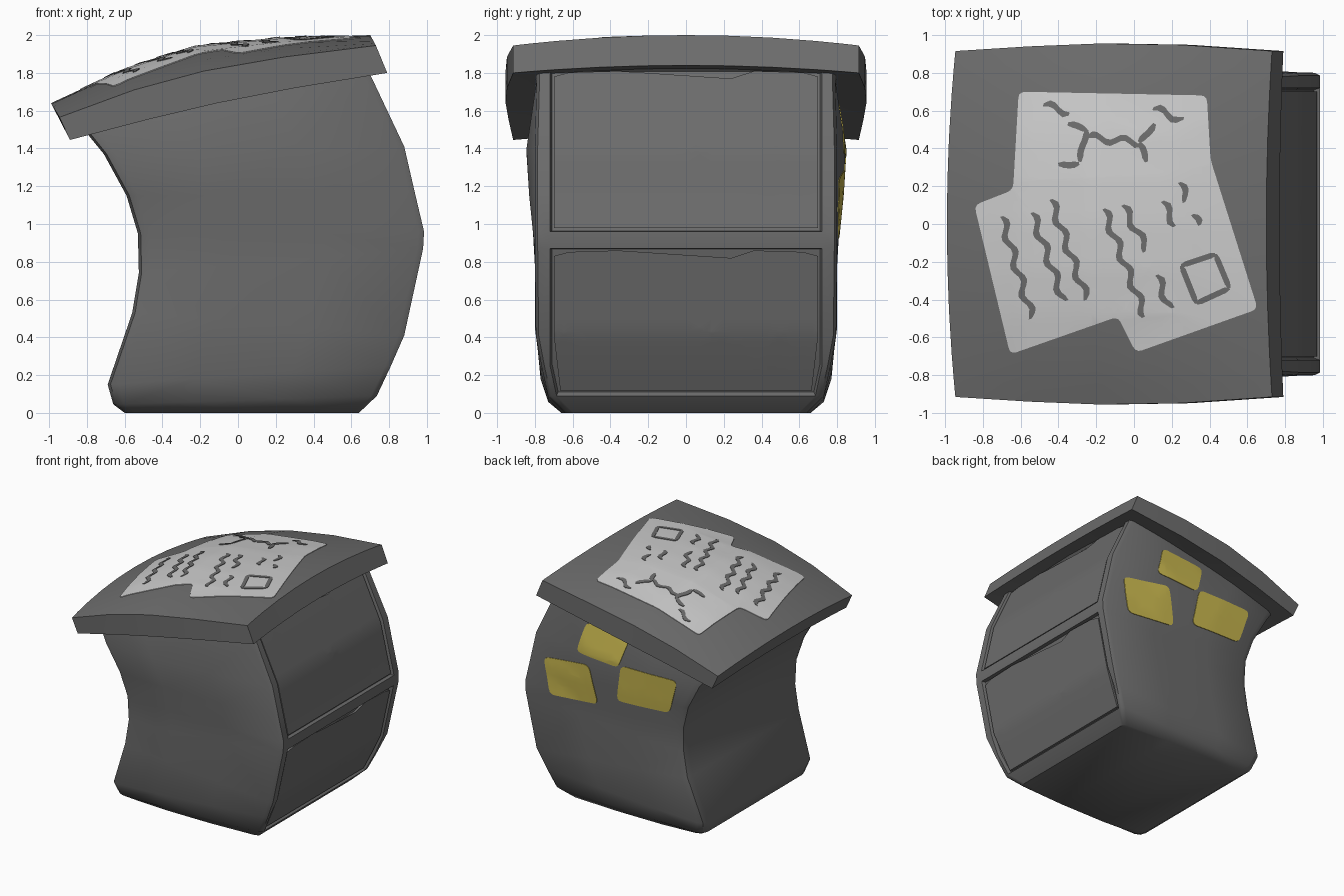
import bpy, bmesh, math
from mathutils import Vector
from mathutils.bvhtree import BVHTree

if "Cube" in bpy.data.objects:
    bpy.data.objects.remove(bpy.data.objects["Cube"])


def material(name, r, g, b):
    m = bpy.data.materials.new(name)
    m.diffuse_color = (r, g, b, 1)
    m.use_nodes = True
    m.node_tree.nodes["Principled BSDF"].inputs["Base Color"].default_value = m.diffuse_color
    return m


GREY = material("dark_grey", 0.15, 0.15, 0.15)
PAPER = material("pale_paper", 0.60, 0.60, 0.60)
YELLOW = material("note_yellow", 0.60, 0.49, 0.08)
X, Y, Z = Vector((1, 0, 0)), Vector((0, 1, 0)), Vector((0, 0, 1))


def finish(bm, name, mat, angle=40):
    """Turn a bmesh into a smooth-shaded object and return its ray tree."""
    bmesh.ops.recalc_face_normals(bm, faces=bm.faces[:])
    bmesh.ops.triangulate(bm, faces=bm.faces[:])
    tree = BVHTree.FromBMesh(bm)
    me = bpy.data.meshes.new(name)
    bm.to_mesh(me)
    bm.free()
    me.materials.append(mat)
    ob = bpy.data.objects.new(name, me)
    bpy.context.collection.objects.link(ob)
    bpy.ops.object.select_all(action='DESELECT')
    ob.select_set(True)
    bpy.context.view_layer.objects.active = ob
    bpy.ops.object.shade_smooth_by_angle(angle=math.radians(angle))
    return tree


def loft(rings):
    """Skin closed rings; returns bmesh and faces by [row][side]."""
    bm = bmesh.new()
    vs = [[bm.verts.new(p) for p in r] for r in rings]
    n = len(vs[0])
    rows = [[bm.faces.new((a[i], a[(i + 1) % n], b[(i + 1) % n], b[i]))
             for i in range(n)] for a, b in zip(vs, vs[1:])]
    bm.faces.new(vs[0][::-1])
    bm.faces.new(vs[-1])
    return bm, rows


def plates(name, polys, axis, tree, mat, offset, thick, step=0.06):
    """Lay flat outlines onto a surface along an axis, following its curve."""
    u, v = {0: (Y, Z), 1: (X, Z), 2: (X, Y)}[max(range(3), key=lambda i: axis[i])]
    bm = bmesh.new()
    for poly in polys:
        bm.faces.new([bm.verts.new(u * a + v * b) for a, b in poly])
    bmesh.ops.triangulate(bm, faces=bm.faces[:])
    for d in (u, v):
        for k in range(int(-1 / step), int(2 / step)):
            bmesh.ops.bisect_plane(bm, geom=bm.verts[:] + bm.edges[:] + bm.faces[:],
                                   plane_co=d * (k * step + 0.013), plane_no=d)
    for p in bm.verts:
        hit = tree.ray_cast(p.co + axis * 4, -axis)[0]
        if hit:
            p.co = hit + axis * (offset - thick)
    new = bmesh.ops.extrude_face_region(bm, geom=bm.faces[:])["geom"]
    for g in new:
        if isinstance(g, bmesh.types.BMVert):
            g.co += axis * thick
    finish(bm, name, mat)


def rounded(pts, r):
    """Round the corners of an outline."""
    out, n = [], len(pts)
    for i in range(n):
        a, p, b = (Vector(pts[j % n]) for j in (i - 1, i, i + 1))
        s, e = p + (a - p).normalized() * r, p + (b - p).normalized() * r
        for t in (0, 0.33, 0.67, 1):
            out.append(s * (1 - t) ** 2 + p * 2 * t * (1 - t) + e * t * t)
    return out


def stroke(x0, y0, x1, y1, wave=0.018, width=0.034):
    """Wavy pen stroke tapered at both ends."""
    a, b = Vector((x0, y0)), Vector((x1, y1))
    d = b - a
    side = Vector((-d.y, d.x)).normalized()
    n = max(4, int(d.length / 0.025))
    left, right = [], []
    for i in range(n + 1):
        t = i / n
        c = a + d * t + side * wave * math.sin(t * d.length * 40)
        h = width / 2 * (0.5 if i in (0, n) else 1)
        left.append(c + side * h)
        right.append(c - side * h)
    return left + right[::-1]


# body rows: left x, left z, right x, right z, half width at right, half width in middle
BODY = [(-.60, 0, .64, 0, .64, .66), (-.66, .045, .735, .09, .73, .73),
        (-.69, .15, .81, .25, .765, .77), (-.56, .53, .88, .41, .795, .80),
        (-.525, .74, .98, .87, .80, .80), (-.53, .95, .985, .96, .80, .81),
        (-.59, 1.15, .94, 1.15, .80, .83), (-.71, 1.37, .88, 1.41, .80, .845),
        (-.80, 1.48, .71, 1.77, .79, .80), (-.83, 1.56, .68, 1.83, .79, .79)]
rings = []
for xl, zl, xr, zr, wr, wm in BODY:
    wl, w = wm - 0.02, xr - xl
    half = [(xr, min(.72, wr - .045)), (xr, wr - .015), (xr - .03, wr), (xl + .65 * w, wm),
            (xl + .3 * w, wm), (xl + .06, wl), (xl + .015, wl - .02), (xl, wl - .07)]
    ring = half + [(x, -y) for x, y in half[::-1]]
    rings.append([(x, y, zl + (zr - zl) * (x - xl) / w) for x, y in ring])
bm, rows = loft(rings)
bmesh.ops.recalc_face_normals(bm, faces=bm.faces[:])
# recessed pockets for the two drawers
for lo, hi in ((1, 4), (5, 9)):
    bmesh.ops.inset_region(bm, faces=[rows[k][-1] for k in range(lo, hi)],
                           thickness=0.01, depth=-0.03, use_even_offset=True)
body_tree = finish(bm, "cabinet_body", GREY)

# drawer fronts with a finger notch in the top edge
for name, z0, z1, yb in (("lower_drawer", .115, .86, .665), ("upper_drawer", .98, 1.81, .70)):
    half = [(yb, z0), (.70, z0 + .3), (.70, z1 - .03), (.62, z1 - .008), (.36, z1), (.24, z1 - .04)]
    plates(name, [half + [(-y, z) for y, z in half[::-1]]], X, body_tree, GREY, 0.02, 0.02)

# domed lid stations: ridge x z, edge x z, bottom x z, half width
LID = [(-.99, 1.64, -.945, 1.565, -.89, 1.445, .915), (-.60, 1.82, -.55, 1.71, -.47, 1.555, .94),
       (-.23, 1.94, -.18, 1.81, -.11, 1.64, .955), (.22, 1.983, .25, 1.885, .30, 1.72, .948),
       (.70, 2.0, .73, 1.945, .79, 1.80, .915)]
VS = [-1, -.9, -.75, -.5, -.25, 0, .25, .5, .75, .9, 1]
rings = []
for cx, cz, ex, ez, bx, bz, w in LID:
    top = [(cx + (ex - cx) * v * v, v * w, cz + (ez - cz) * v * v) for v in VS]
    low = [(bx - .02 * (1 - v * v), v * w, bz + .04 * (1 - v * v)) for v in VS[::-1]]
    rings.append(top + low)
bm, rows = loft(rings)
lid_tree = finish(bm, "lid", GREY)

# sheets of paper on the lid
sheet = [(-.61, .70), (.385, .68), (.405, .34), (.655, -.45), (.01, -.68), (-.085, -.49),
         (-.655, -.69), (-.845, .10), (-.64, .18)]
plates("paper_sheets", [rounded(sheet, .035)], Z, lid_tree, PAPER, 0.005, 0.006)

# pen marks: wavy lines, a face-like doodle and a small box
wavy = [(-.70, .04, -.54, -.50), (-.54, .06, -.37, -.41), (-.44, .13, -.25, -.40),
        (-.16, .08, .06, -.49), (-.06, .10, .07, -.14), (.12, -.27, .19, -.45),
        (.15, .12, .22, -.01), (.24, .22, .28, .12), (.31, .05, .34, -.01),
        (-.48, .63, -.34, .59), (.10, .61, .26, .55), (-.25, .46, .03, .43)]
straight = [(-.35, .53, -.25, .50), (-.25, .50, -.29, .33), (-.29, .32, -.40, .31),
            (.11, .53, .03, .43), (.03, .43, .07, .33)]
box = [(.25, -.22), (.43, -.16), (.505, -.34), (.33, -.42)]
marks = [stroke(*s) for s in wavy] + [stroke(*s, wave=0.005) for s in straight]
marks += [stroke(*box[i - 1], *box[i], wave=0, width=0.03) for i in range(4)]
plates("pen_marks", marks, Z, lid_tree, GREY, 0.009, 0.004)

# yellow notes stuck on the back side
notes = [[(.79, 1.23), (.34, 1.29), (.27, .96), (.736, .92)],
         [(.03, 1.37), (-.50, 1.37), (-.41, 1.065), (.085, 1.045)],
         [(.38, 1.64), (-.03, 1.60), (.055, 1.345), (.46, 1.375)]]
plates("sticky_notes", [rounded(n, .05) for n in notes], Y, body_tree, YELLOW, 0.005, 0.007)
